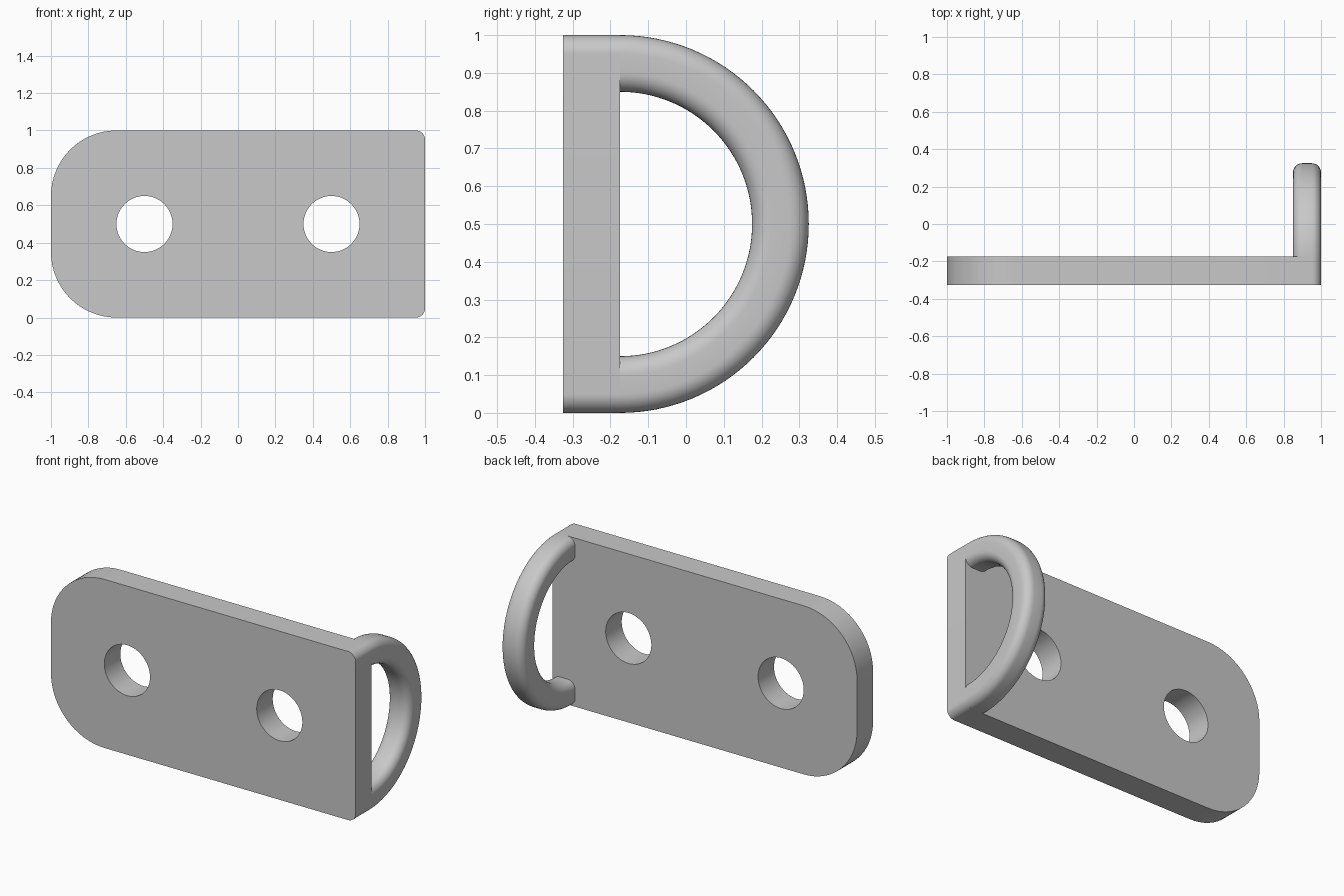
import bpy, bmesh
from math import pi, sin, cos
from mathutils import Vector

cube = bpy.data.objects.get("Cube")
if cube:
    bpy.data.objects.remove(cube, do_unlink=True)

FRONT, BACK = -0.325, -0.175
THICK = BACK - FRONT
FILLET = 0.05

grey = bpy.data.materials.new("plain grey")
grey.use_nodes = True
GREY = (0.58, 0.58, 0.58, 1)
grey.diffuse_color = GREY
grey.node_tree.nodes["Principled BSDF"].inputs["Base Color"].default_value = GREY


def arc(cx, cy, radius, start, sweep, steps):
    return [(cx + radius * cos(start + sweep * i / steps),
             cy + radius * sin(start + sweep * i / steps)) for i in range(steps + 1)]


def rounded_rect(x0, x1, y0, y1, r_left, r_right, steps):
    """Outline with separate corner radii on the low-x and high-x sides."""
    a, b = r_left, r_right
    return (arc(x1 - b, y1 - b, b, 0, pi / 2, steps)
            + arc(x0 + a, y1 - a, a, pi / 2, pi / 2, steps)
            + arc(x0 + a, y0 + a, a, pi, pi / 2, steps)
            + arc(x1 - b, y0 + b, b, 1.5 * pi, pi / 2, steps))


def add_loop(bm, points):
    verts = [bm.verts.new(p) for p in points]
    return [bm.edges.new((v, verts[i - 1])) for i, v in enumerate(verts)]


def finish(bm, name):
    bmesh.ops.recalc_face_normals(bm, faces=bm.faces)
    mesh = bpy.data.meshes.new(name)
    bm.to_mesh(mesh)
    bm.free()
    mesh.materials.append(grey)
    obj = bpy.data.objects.new(name, mesh)
    bpy.context.collection.objects.link(obj)
    bpy.ops.object.select_all(action='DESELECT')
    obj.select_set(True)
    bpy.context.view_layer.objects.active = obj
    bpy.ops.object.shade_smooth_by_angle()
    return obj


# Mounting plate: rounded outline with two round holes, extruded to thickness
bm = bmesh.new()
outlines = [rounded_rect(-1, 1, 0, 1, 0.35, FILLET, 16)]
for x in (-0.5, 0.5):
    outlines.append(arc(x, 0.5, 0.15, 0, 2 * pi, 48)[:-1])
edges = []
for outline in outlines:
    edges += add_loop(bm, [(x, FRONT, z) for x, z in outline])
bmesh.ops.triangle_fill(bm, use_beauty=True, edges=edges, normal=(0, -1, 0))
side = bmesh.ops.extrude_face_region(bm, geom=bm.faces[:], use_keep_orig=True)
moved = [g for g in side["geom"] if isinstance(g, bmesh.types.BMVert)]
bmesh.ops.translate(bm, verts=moved, vec=(0, THICK, 0))
finish(bm, "mounting_plate")

# Half-ring loop: filleted square section spun half a turn behind the plate
bm = bmesh.new()
section = rounded_rect(1 - THICK, 1, 1 - THICK, 1, FILLET, FILLET, 8)
ring = add_loop(bm, [(x, BACK, z) for x, z in section])
bmesh.ops.spin(bm, geom=ring, cent=Vector((0, BACK, 0.5)), axis=(1, 0, 0),
               angle=-pi, steps=64)
finish(bm, "half_ring_loop")
